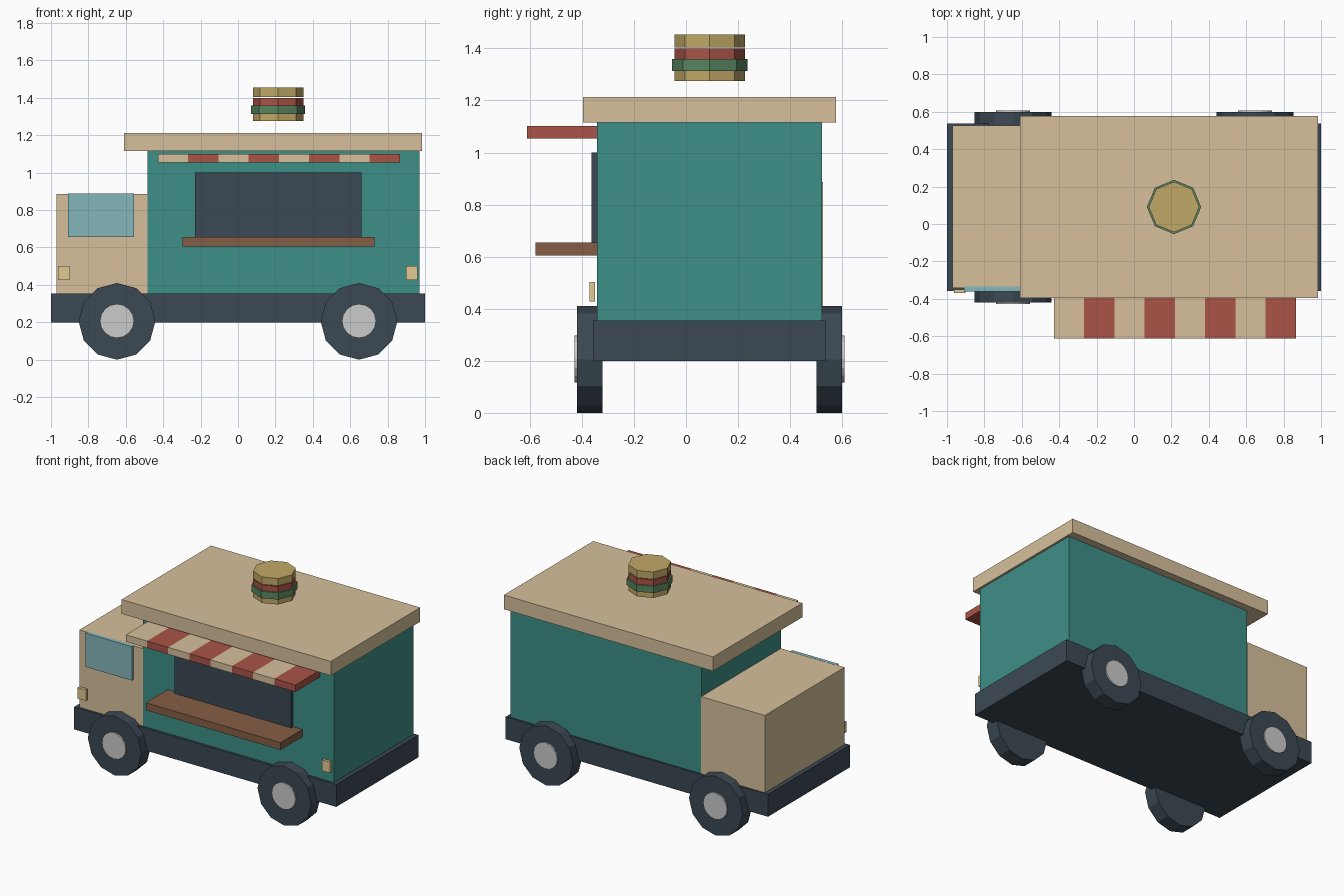
import bpy
from math import pi

if "Cube" in bpy.data.objects:
    bpy.data.objects.remove(bpy.data.objects["Cube"])


def material(name, rgb):
    m = bpy.data.materials.new(name)
    m.diffuse_color = [(c / 255) ** 2.2 for c in rgb] + [1]
    m.use_nodes = True
    m.node_tree.nodes["Principled BSDF"].inputs["Base Color"].default_value = m.diffuse_color
    return m


TEAL = material("teal", (64, 142, 134))
CREAM = material("cream", (214, 191, 154))
DARK = material("dark", (62, 74, 84))
RED = material("red", (168, 84, 72))
WOOD = material("wood", (132, 94, 70))
GLASS = material("glass", (132, 182, 188))
LAMP = material("lamp", (224, 202, 145))
BUN = material("bun", (192, 167, 102))
GREEN = material("green", (88, 132, 96))


def box(name, x, y, z, mat):
    """Box from (min, max) ranges on each axis."""
    centre = [(a + b) / 2 for a, b in (x, y, z)]
    bpy.ops.mesh.primitive_cube_add(size=1, location=centre)
    ob = bpy.context.object
    ob.name = name
    ob.scale = [b - a for a, b in (x, y, z)]
    bpy.ops.object.transform_apply(location=False, rotation=False, scale=True)
    ob.data.materials.append(mat)
    return ob


def disc(name, sides, radius, depth, location, mat=None, rotation=(0, 0, 0)):
    bpy.ops.mesh.primitive_cylinder_add(vertices=sides, radius=radius, depth=depth,
                                        location=location, rotation=rotation)
    ob = bpy.context.object
    ob.name = name
    if mat:
        ob.data.materials.append(mat)
    return ob


# Main volumes
box("chassis", (-1, 1), (-0.358, 0.536), (0.2, 0.354), DARK)
box("body", (-0.485, 0.97), (-0.342, 0.523), (0.354, 1.115), TEAL)
box("cab", (-0.97, -0.485), (-0.342, 0.527), (0.354, 0.887), CREAM)
box("roof", (-0.61, 0.985), (-0.396, 0.577), (1.115, 1.213), CREAM)

# Cab window, serving hatch and counter
box("cab_window", (-0.91, -0.557), (-0.36, -0.335), (0.655, 0.888), GLASS)
box("serving_hatch", (-0.23, 0.66), (-0.363, -0.335), (0.655, 1.0), DARK)
box("counter", (-0.297, 0.73), (-0.579, -0.34), (0.604, 0.655), WOOD)

# Striped awning
stripe = 1.294 / 8
for i in range(8):
    x0 = -0.428 + i * stripe
    box(f"awning_stripe_{i + 1}", (x0, x0 + stripe), (-0.611, -0.34),
        (1.053, 1.101), RED if i % 2 else CREAM)

# Lamps
for side, x in (("left", -0.932), ("right", 0.93)):
    box(f"lamp_{side}", (x - 0.031, x + 0.031), (-0.37, -0.35), (0.427, 0.502), LAMP)

# Wheels with hubs
for end, x in (("left", -0.647), ("right", 0.647)):
    for side, y, out in (("front", -0.37, -1), ("rear", 0.55, 1)):
        disc(f"wheel_{end}_{side}", 12, 0.205, 0.098, (x, y, 0.205), DARK, (pi / 2, 0, 0))
        disc(f"hub_{end}_{side}", 16, 0.091, 0.03, (x, y + out * 0.043, 0.207),
             rotation=(pi / 2, 0, 0))

# Burger sign floating above the roof
for name, radius, z0, z1, mat in (("bottom_bun", 0.135, 1.275, 1.313, BUN),
                                  ("lettuce", 0.145, 1.313, 1.36, GREEN),
                                  ("patty", 0.135, 1.36, 1.399, RED),
                                  ("top_bun", 0.135, 1.404, 1.454, BUN)):
    disc(name, 8, radius, z1 - z0, (0.214, 0.091, (z0 + z1) / 2), mat)
